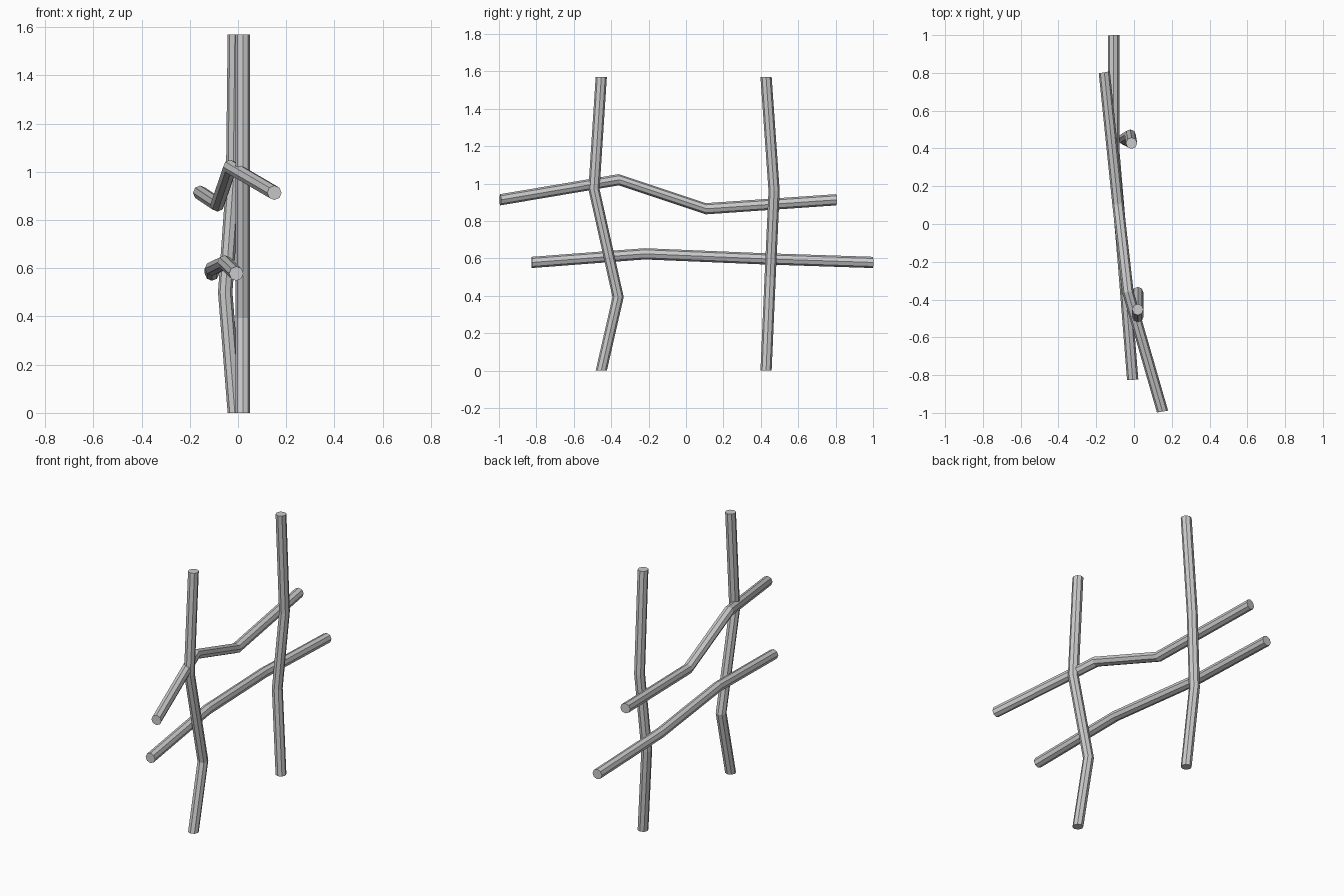
import bpy, bmesh, math
from mathutils import Vector, Matrix

cube = bpy.data.objects.get("Cube")
if cube:
    bpy.data.objects.remove(cube, do_unlink=True)

RADIUS = 0.03
SIDES = 8

metal = bpy.data.materials.new("grey_metal")
metal.use_nodes = True
GREY = (0.6, 0.6, 0.6, 1)
metal.diffuse_color = GREY
metal.node_tree.nodes["Principled BSDF"].inputs["Base Color"].default_value = GREY


def bent_bar(name, path, axis):
    """Loft one fixed ring, facing along axis, through the points of path."""
    axis = Vector(axis).normalized()
    side = axis.cross(Vector((0, 0, 1)))
    side = side.normalized() if side.length > 0.01 else Vector((1, 0, 0))
    up = side.cross(axis)
    bm = bmesh.new()
    rings = []
    for p in path:
        ring = []
        for i in range(SIDES):
            a = math.tau * i / SIDES
            offset = side * math.cos(a) + up * math.sin(a)
            ring.append(bm.verts.new(Vector(p) + offset * RADIUS))
        rings.append(ring)
    for low, high in zip(rings, rings[1:]):
        for i in range(SIDES):
            j = (i + 1) % SIDES
            bm.faces.new((low[i], low[j], high[j], high[i]))
    bm.faces.new(rings[0])
    bm.faces.new(rings[-1])
    bmesh.ops.recalc_face_normals(bm, faces=bm.faces)
    mesh = bpy.data.meshes.new(name)
    bm.to_mesh(mesh)
    bm.free()
    mesh.materials.append(metal)
    bpy.context.collection.objects.link(bpy.data.objects.new(name, mesh))


def post(name, path):
    bent_bar(name, path, (0, 0, 1))


def rail(name, path):
    # Rail ends are cut square to the level line from end to end
    chord = Vector(path[-1]) - Vector(path[0])
    bent_bar(name, path, (chord.x, chord.y, 0))


# Upright bars
post("front_post", [(0.02, -0.453, 0), (0.02, -0.363, 0.393),
                    (0.02, -0.492, 0.97), (0.02, -0.453, 1.57)])
post("back_post", [(-0.013, 0.428, 0), (-0.053, 0.45, 0.5),
                   (-0.02, 0.471, 0.96), (-0.013, 0.428, 1.57)])

# Cross bars
rail("upper_rail", [(0.151, -0.993, 0.913), (-0.032, -0.36, 1.02),
                    (-0.085, 0.105, 0.865), (-0.157, 0.803, 0.913)])
rail("lower_rail", [(-0.007, -0.825, 0.578), (-0.055, -0.22, 0.624),
                    (-0.108, 0.4, 0.598), (-0.108, 1.0, 0.578)])
